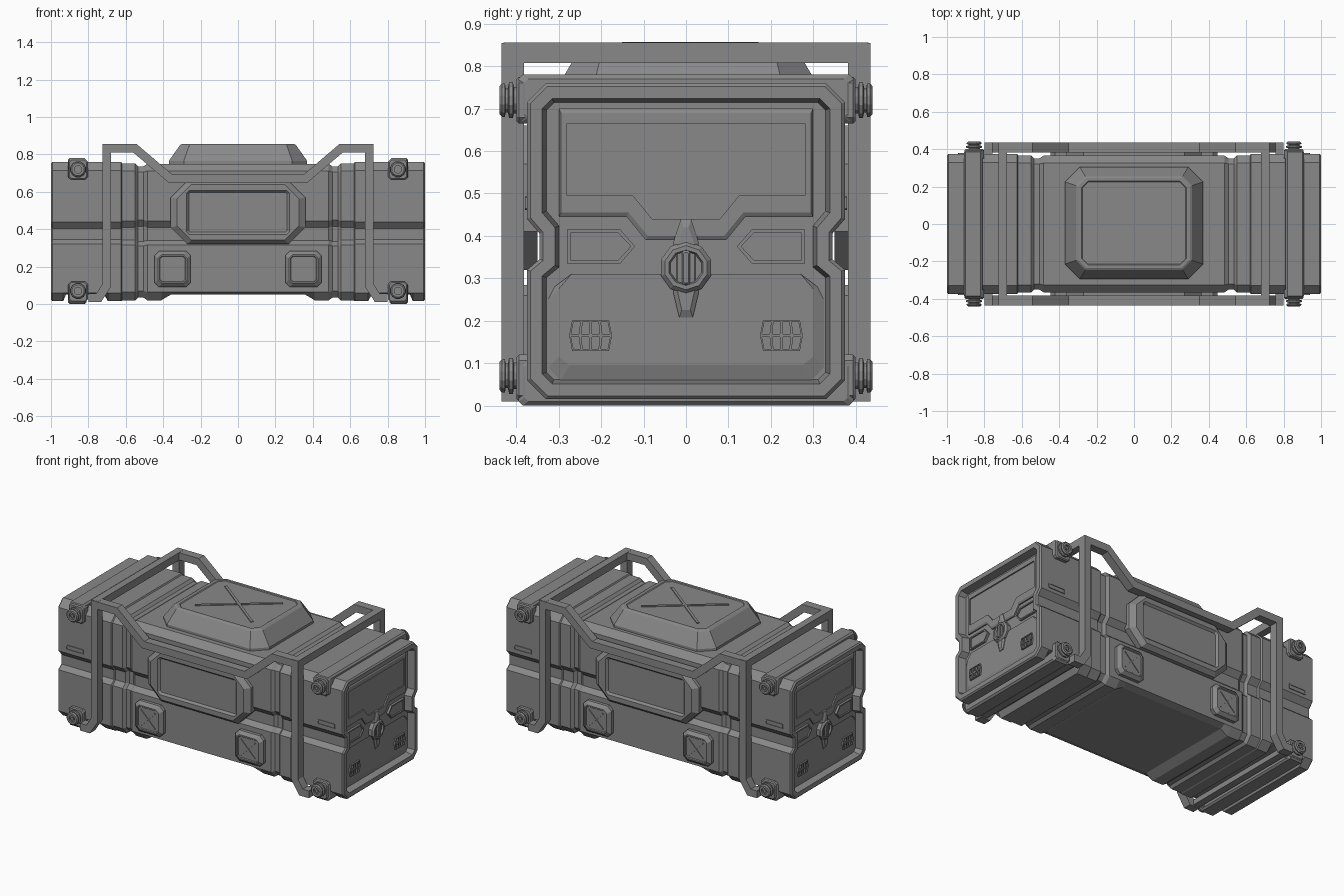
import bpy, bmesh, math
from mathutils import Matrix, Vector

if "Cube" in bpy.data.objects:
    bpy.data.objects.remove(bpy.data.objects["Cube"])

grey = bpy.data.materials.new("steel_grey")
grey.use_nodes = True
COLOUR = (0.25, 0.25, 0.25, 1)
grey.diffuse_color = COLOUR
grey.node_tree.nodes["Principled BSDF"].inputs["Base Color"].default_value = COLOUR

X, Y, Z = Vector((1, 0, 0)), Vector((0, 1, 0)), Vector((0, 0, 1))


def frame(origin, u, v, n):
    """Local (u, v, n) axes on a face of the crate."""
    m = Matrix((u, v, n)).transposed().to_4x4()
    m.translation = Vector(origin)
    return m


def loft(name, rings, m):
    """Skin a list of (outline, depth) rings and cap both ends."""
    bm = bmesh.new()
    loops = [[bm.verts.new(m @ Vector((u, v, n))) for u, v in pts] for pts, n in rings]
    for a, b in zip(loops, loops[1:]):
        for i in range(len(a)):
            j = (i + 1) % len(a)
            bm.faces.new((a[i], a[j], b[j], b[i]))
    bm.faces.new(loops[0])
    bm.faces.new(loops[-1])
    bmesh.ops.recalc_face_normals(bm, faces=bm.faces)
    mesh = bpy.data.meshes.new(name)
    bm.to_mesh(mesh)
    bm.free()
    mesh.materials.append(grey)
    ob = bpy.data.objects.new(name, mesh)
    bpy.context.collection.objects.link(ob)
    return ob


def octagon(w, h, c, cu=0, cv=0):
    q = [(w, h - c), (w - c, h)]
    pts = q + [(-u, v) for u, v in q[::-1]]
    pts += [(-u, -v) for u, v in pts]
    return [(u + cu, v + cv) for u, v in pts]


def ngon(r, n, cu=0, cv=0):
    return [(cu + r * math.cos(math.tau * (i + .5) / n),
             cv + r * math.sin(math.tau * (i + .5) / n)) for i in range(n)]


def tiers(name, m, cu, cv, levels):
    """Stepped chamfered plate: levels are (half width, half height, chamfer, depth)."""
    return loft(name, [(octagon(w, h, c, cu, cv), n) for w, h, c, n in levels], m)


def strip(name, path, width, n0, n1, m):
    """Flat mitred bar that follows a path."""
    p = [Vector(q) for q in path]
    left, right = [], []
    for i, q in enumerate(p):
        a = (q - p[i - 1]).normalized() if i else (p[1] - q).normalized()
        b = (p[i + 1] - q).normalized() if i < len(p) - 1 else a
        na, nb = Vector((-a.y, a.x)), Vector((-b.y, b.x))
        off = (na + nb) * (width / 2 / (1 + na.dot(nb)))
        left.append(tuple(q + off))
        right.append(tuple(q - off))
    outline = left + right[::-1]
    return loft(name, [(outline, n0), (outline, n1)], m)


def cross(name, m, cu, cv, a, b, width, n0, n1):
    for s in (1, -1):
        strip(name, [(cu - a, cv - b * s), (cu + a, cv + b * s)], width, n0, n1, m)


def both(half):
    """Complete a right-hand outline by mirroring it."""
    return half + [(-u, v) for u, v in half[::-1]]


def section(d, base=0.015):
    """Crate cross-section with side notch, shrunk by d."""
    k = .4 * d
    return both([(.33 - k, base + d), (.375 - d, .06 + k), (.375 - d, .32 - k),
                 (.345 - d, .345 - k), (.345 - d, .405 + k), (.375 - d, .44 + k),
                 (.375 - d, .715 - k), (.33 - k, .76 - d)])


# Crate body: lengthwise stations with grooves, underside cut-outs and recessed ends
half = [(.36, .01, .04), (.41, .01, .01), (.485, .01, .01), (.505, .024, .01),
        (.535, .024, .01), (.55, .008, .01), (.62, .008, .01), (.625, 0, .015),
        (.695, 0, .015), (.715, 0, .05), (.92, 0, .05), (.935, 0, .015),
        (.992, 0, .015), (1, .008, .015), (1, .036, .015), (.955, .046, .015)]
stations = [(-x, d, b) for x, d, b in half[::-1]] + half
loft("crate_body", [(section(d, b), x) for x, d, b in stations], frame((0, 0, 0), Y, Z, X))

# Roof hatch with crossed ribs
roof = frame((0, 0.005, 0), X, Y, Z)
tiers("roof_hatch", roof, 0, 0, [(.37, .30, .08, .73), (.37, .30, .08, .765),
      (.31, .25, .05, .85), (.30, .24, .045, .856), (.28, .225, .035, .856), (.275, .22, .03, .852)])
cross("roof_hatch_rib", roof, 0, .005, .20, .155, .016, .845, .857)

# Parts shared by the front and back
cage = [(.80, .033), (.745, .033), (.702, .10), (.702, .832), (.55, .832), (.36, .67)]
cage = cage + [(-x, z) for x, z in cage[::-1]]
for s, side in ((-1, "front"), (1, "back")):
    m = frame((0, s * .37, 0), -s * X, Z, s * Y)
    strip(side + "_cage_rail", cage, .046, .012, .065, m)
    tiers(side + "_side_hatch", m, 0, .49, [(.36, .17, .09, -.02), (.36, .17, .09, .015),
          (.325, .148, .075, .04), (.275, .118, .015, .04), (.263, .106, .008, .027)])
    for u in (-.35, .35):
        tiers(side + "_square_pad", m, u, .187, [(.097, .097, .025, -.02), (.097, .097, .025, .015),
              (.078, .078, .02, .034), (.07, .07, .012, .034), (.066, .066, .01, .029)])
        cross(side + "_pad_rib", m, u, .187, .05, .05, .007, .025, .034)
    for u in (-.88, .88):
        tiers(side + "_slot", m, u, .477, [(.06, .016, .003, 0), (.06, .016, .003, .01),
              (.053, .009, .002, .01), (.053, .009, .002, .006)])
    # Bracket faces and ribbed bolts
    for u in (-.855, .855):
        for v, c in ((.72, .72), (.07, .065)):
            tiers(side + "_bracket_plate", m, u, c, [(.052, .055, .014, -.02),
                  (.052, .055, .014, .024), (.046, .049, .012, .03)])
            bolt = [(.032, .02), (.032, .036), (.044, .038), (.044, .047), (.03, .05), (.03, .055),
                    (.041, .057), (.041, .064), (.034, .07), (.02, .07), (.02, .06), (.01, .06), (.01, .067)]
            loft(side + "_bolt", [(ngon(r, 12, u, v), n) for r, n in bolt], m)

# Parts shared by the two ends
screen = both([(.28, .665), (.28, .495), (.125, .495), (.08, .44)])
upper = both([(.30, .70), (.30, .445), (.14, .445), (.095, .39)])
upper_in = both([(.295, .69), (.295, .455), (.135, .455), (.09, .40)])
arrow = [(.28, .415), (.155, .415), (.12, .375), (.155, .335), (.28, .335)]
arrow_in = [(.272, .407), (.16, .407), (.13, .375), (.16, .343), (.272, .343)]
lower = both([(.31, .28), (.325, .25), (.325, .09), (.295, .058)])
lower_in = both([(.27, .31), (.30, .275), (.30, .115), (.275, .095)])
blade = both([(.012, .44), (.03, .385), (.03, .265), (.016, .208)])
blade_in = both([(.006, .42), (.02, .38), (.02, .27), (.01, .225)])

for s, side in ((1, "left"), (-1, "right")):
    # Strap beams, cage crossbars and feet crossbars
    side_axis = frame((s * .86, 0, 0), Y, Z, X)
    for cv, name in ((.725, "upper"), (.055, "lower")):
        tiers(f"{side}_{name}_strap", side_axis, 0, cv, [(.38, .045, .008, -.05),
              (.395, .055, .01, -.04), (.395, .055, .01, .04), (.38, .045, .008, .05)])
    for x, z, w, h in ((.702, .832, .023, .024), (.778, .033, .022, .016)):
        tiers(side + "_cage_crossbar", frame((s * x, 0, z), Y, X, Z), 0, 0,
              [(.43, w, .003, -h), (.43, w, .003, h)])

    # End wall panels
    m = frame((s * .955, 0, 0), Y, Z, s * X)
    loft(side + "_end_screen", [(upper, -.01), (upper, .008), (upper_in, .014),
                                (screen, .014), (screen, .006)], m)
    loft(side + "_end_lower_panel", [(lower, -.01), (lower, .003), (lower_in, .014)], m)
    for t in (1, -1):
        flip = m @ Matrix.Diagonal((t, 1, 1, 1))
        loft(side + "_end_arrow", [(arrow, -.01), (arrow, .014), (arrow_in, .014), (arrow_in, .006)], flip)
        # Vent made of two rows of open cells that taper outward
        for i in range(4):
            for row in (1, -1):
                u0 = .225 + (i - 1.5) * .025
                lean = (i - 1.5) * -.004
                def cell(e):
                    pts = [(-.013 + e, e), (.013 - e, e), (.012 - e, .036 - e), (-.012 + e, .036 - e)]
                    return [(u0 + u + lean * v / .036, .165 + row * v) for u, v in pts]
                loft(side + "_vent_cell", [(cell(0), 0), (cell(0), .024), (cell(.004), .024),
                                           (cell(.004), .015)], flip)

    # Latch: pointed blade, faceted dial and grip
    loft(side + "_latch_blade", [(blade, -.01), (blade, .018), (blade_in, .026)], m)
    dial = [(.062, -.01), (.062, .024), (.052, .034), (.042, .034), (.038, .024)]
    loft(side + "_latch_dial", [(ngon(r, 10, 0, .325), n) for r, n in dial], m)
    tiers(side + "_latch_grip", m, 0, .325, [(.01, .04, .004, .02), (.01, .04, .004, .036), (.006, .036, .003, .04)])
